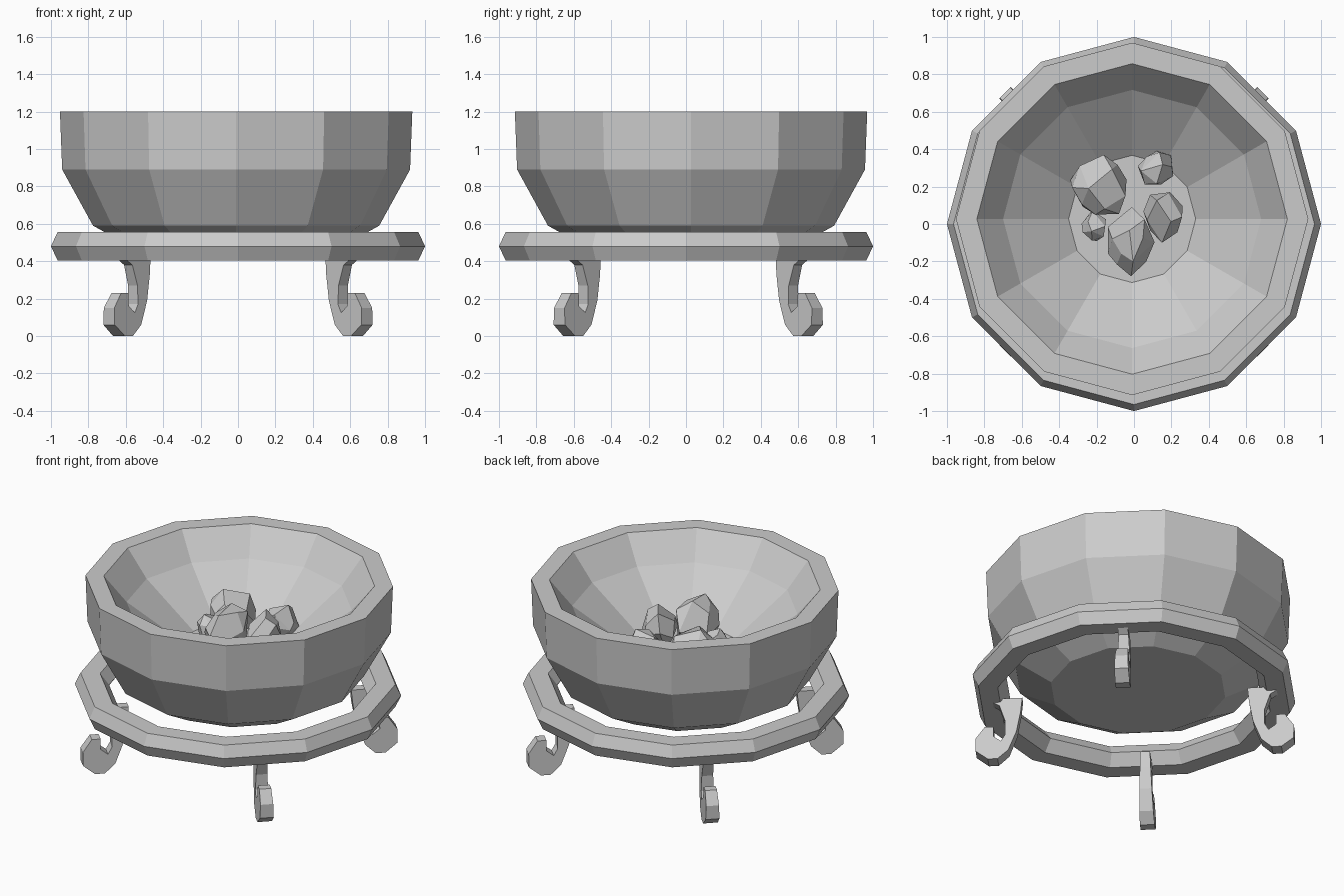
import bpy, bmesh, math, random
from mathutils import Vector, Matrix

if "Cube" in bpy.data.objects:
    bpy.data.objects.remove(bpy.data.objects["Cube"])

random.seed(11)
SIDES = 12


def make_object(name, bm):
    bmesh.ops.recalc_face_normals(bm, faces=bm.faces)
    mesh = bpy.data.meshes.new(name)
    bm.to_mesh(mesh)
    bm.free()
    obj = bpy.data.objects.new(name, mesh)
    bpy.context.collection.objects.link(obj)
    return obj


def lathe(name, profile, center=(0, 0), closed=False):
    """Spin an (r, z) profile; an open profile gets flat caps at both ends."""
    bm = bmesh.new()
    rings = []
    for r, z in profile:
        angles = [math.tau * i / SIDES for i in range(SIDES)]
        rings.append([bm.verts.new((center[0] + r * math.cos(a),
                                    center[1] + r * math.sin(a), z)) for a in angles])
    pairs = list(zip(rings, rings[1:]))
    if closed:
        pairs.append((rings[-1], rings[0]))
    else:
        bm.faces.new(rings[0])
        bm.faces.new(rings[-1])
    for a, b in pairs:
        for i in range(SIDES):
            j = (i + 1) % SIDES
            bm.faces.new((a[i], a[j], b[j], b[i]))
    return make_object(name, bm)


def leg(name, angle, thickness=0.09):
    """Hooked foot: a radial (r, z) outline given thickness, turned to its corner."""
    outline = [(0.69, 0.43), (0.70, 0.33), (0.725, 0.19), (0.775, 0.06), (0.84, 0.0),
               (0.90, 0.0), (0.975, 0.06), (0.975, 0.15), (0.92, 0.23), (0.865, 0.23),
               (0.865, 0.16), (0.82, 0.125), (0.795, 0.17), (0.795, 0.27),
               (0.83, 0.38), (0.91, 0.43)]
    bm = bmesh.new()
    face = bm.faces.new([bm.verts.new((r, -thickness / 2, z)) for r, z in outline])
    out = bmesh.ops.extrude_face_region(bm, geom=[face], use_keep_orig=True)
    moved = [g for g in out["geom"] if isinstance(g, bmesh.types.BMVert)]
    bmesh.ops.translate(bm, verts=moved, vec=(0, thickness, 0))
    # Thinner towards the top
    for v in bm.verts:
        v.co.y *= 1 - 0.8 * v.co.z
    bmesh.ops.triangulate(bm, faces=[f for f in bm.faces if len(f.verts) > 4])
    bmesh.ops.rotate(bm, verts=bm.verts, matrix=Matrix.Rotation(angle, 3, 'Z'))
    bmesh.ops.translate(bm, verts=bm.verts, vec=(0, 0.012, 0))
    return make_object(name, bm)


def rock(name, low, high, points=16):
    """Faceted convex stone filling the box from low to high."""
    bm = bmesh.new()
    for i in range(points):
        z = 1 - (2 * i + 1) / points
        a = i * 2.4 + random.uniform(-0.4, 0.4)
        r = math.sqrt(1 - z * z)
        bm.verts.new(Vector((r * math.cos(a), r * math.sin(a), z)) * random.uniform(0.85, 1.15))
    hull = bmesh.ops.convex_hull(bm, input=bm.verts)
    loose = [g for g in hull["geom_interior"] if isinstance(g, bmesh.types.BMVert)]
    bmesh.ops.delete(bm, geom=loose, context='VERTS')
    bmesh.ops.rotate(bm, verts=bm.verts,
                     matrix=Matrix.Rotation(random.uniform(0, 6), 3, Vector((1, 2, 1))))
    for axis in range(3):
        lo = min(v.co[axis] for v in bm.verts)
        hi = max(v.co[axis] for v in bm.verts)
        for v in bm.verts:
            t = (v.co[axis] - lo) / (hi - lo)
            v.co[axis] = low[axis] + t * (high[axis] - low[axis])
    # Merge nearly flat triangles into larger facets
    bmesh.ops.dissolve_limit(bm, angle_limit=math.radians(18), verts=bm.verts, edges=bm.edges)
    return make_object(name, bm)


# Bowl: outer wall, rim, then the hollow inside down to its floor
lathe("bowl", [(0.54, 0.465), (0.765, 0.59), (0.93, 0.89), (0.942, 1.20),
               (0.83, 1.20), (0.69, 1.03), (0.34, 0.77)], center=(-0.01, 0.027))

# Support ring with a six-sided section
lathe("support_ring", [(1.0, 0.48), (0.965, 0.555), (0.845, 0.555),
                       (0.79, 0.48), (0.845, 0.405), (0.965, 0.405)], closed=True)

# Four hooked legs on the diagonals
for corner, deg in (("back_right", 45), ("back_left", 135),
                    ("front_left", 225), ("front_right", 315)):
    leg(corner + "_leg", math.radians(deg))

# Stones lying in the bowl
rock("stone_back_left", (-0.34, 0.05, 0.75), (-0.04, 0.37, 1.02), 20)
rock("stone_back_right", (0.02, 0.21, 0.76), (0.21, 0.39, 0.97))
rock("stone_front", (-0.14, -0.28, 0.75), (0.11, 0.09, 1.07), 20)
rock("stone_right", (0.05, -0.10, 0.75), (0.26, 0.17, 1.01))
rock("stone_left", (-0.28, -0.09, 0.76), (-0.15, 0.07, 0.94))
